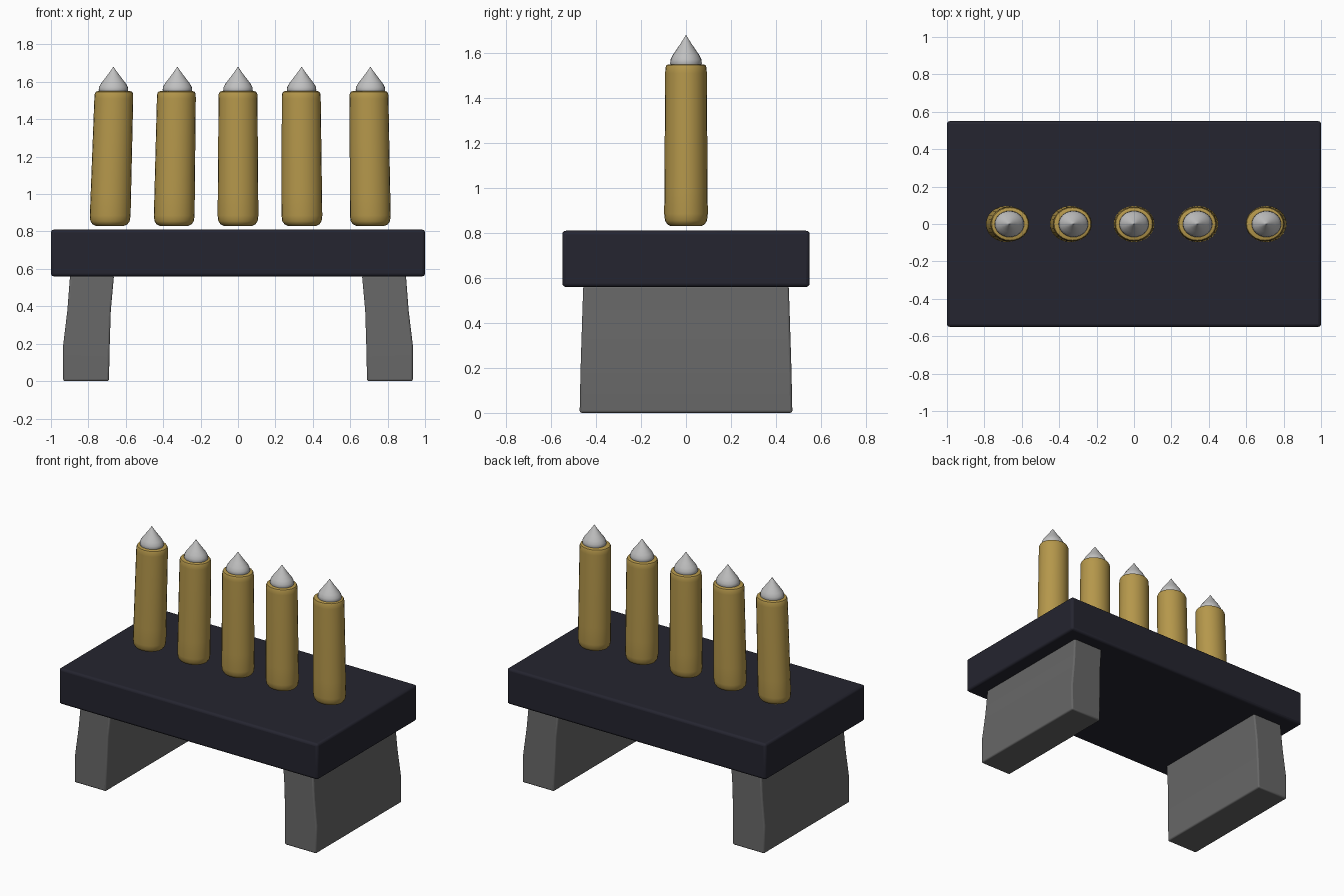
import bpy, bmesh, math

cube = bpy.data.objects.get("Cube")
if cube:
    bpy.data.objects.remove(cube, do_unlink=True)


def material(name, rgb, rough=0.6):
    m = bpy.data.materials.new(name)
    m.use_nodes = True
    m.diffuse_color = (*rgb, 1)
    bsdf = m.node_tree.nodes["Principled BSDF"]
    bsdf.inputs["Base Color"].default_value = (*rgb, 1)
    bsdf.inputs["Roughness"].default_value = rough
    return m


NAVY = material("dark navy", (0.018, 0.018, 0.029))
GREY = material("stone grey", (0.135, 0.135, 0.135))
GOLD = material("old gold", (0.46, 0.31, 0.07))
SILVER = material("pale silver", (0.53, 0.53, 0.53))


def finish(name, bm, mat, bevel=0):
    bmesh.ops.recalc_face_normals(bm, faces=bm.faces)
    mesh = bpy.data.meshes.new(name)
    bm.to_mesh(mesh)
    bm.free()
    mesh.materials.append(mat)
    obj = bpy.data.objects.new(name, mesh)
    bpy.context.collection.objects.link(obj)
    if bevel:
        mod = obj.modifiers.new("Soft edges", "BEVEL")
        mod.width = bevel
        mod.segments = 3
    bpy.ops.object.select_all(action="DESELECT")
    obj.select_set(True)
    bpy.context.view_layer.objects.active = obj
    bpy.ops.object.shade_smooth_by_angle(angle=math.radians(35))
    return obj


def loft(name, rings, mat, bevel=0):
    """Skin a stack of equal-length point rings and cap both ends."""
    bm = bmesh.new()
    rows = [[bm.verts.new(p) for p in ring] for ring in rings]
    n = len(rows[0])
    for low, high in zip(rows, rows[1:]):
        for i in range(n):
            j = (i + 1) % n
            bm.faces.new((low[i], low[j], high[j], high[i]))
    bm.faces.new(rows[0][::-1])
    bm.faces.new(rows[-1])
    return finish(name, bm, mat, bevel)


def rect(x0, x1, y, z):
    return [(x0, -y, z), (x1, -y, z), (x1, y, z), (x0, y, z)]


def turned(name, profile, centre, ry_ratio, mat, sides=24):
    """Oval turned shape; centre(z) gives the leaning axis."""
    angles = [math.tau * i / sides for i in range(sides)]
    rings = [[(centre(z) + r * math.cos(a), r * ry_ratio * math.sin(a), z)
              for a in angles] for r, z in profile]
    return loft(name, rings, mat)


# Tabletop slab
loft("top_slab", [rect(-1, 1, 0.55, 0.56), rect(-1, 1, 0.55, 0.81)], NAVY, 0.016)

# Bowed legs, mirrored left and right: inner x, outer x, half depth, height
LEG = [(0.69, 0.935, 0.473, 0.0), (0.686, 0.935, 0.469, 0.19),
       (0.68, 0.912, 0.463, 0.38), (0.663, 0.898, 0.457, 0.565)]
for side, s in (("left", 1), ("right", -1)):
    loft(side + "_leg", [rect(s * a, s * b, y, z) for a, b, y, z in LEG], GREY, 0.01)

# Candles, each leaning slightly: base x, top x, flame x
BASE, TOP = 0.83, 1.55
BODY = [(0.075, BASE), (0.093, 0.838), (0.105, 0.855), (0.109, 0.885),
        (0.108, 1.0), (0.104, 1.51), (0.103, 1.535), (0.098, 1.546), (0.088, TOP)]
FLAME = [(0.07, 1.535), (0.079, 1.555), (0.077, 1.572), (0.066, 1.592),
         (0.048, 1.615), (0.029, 1.64), (0.013, 1.662), (0.001, 1.68)]
CANDLES = [(-0.685, -0.663, -0.666), (-0.342, -0.329, -0.324), (0, 0, 0),
           (0.342, 0.338, 0.34), (0.708, 0.70, 0.708)]
for i, (bottom, top, tip) in enumerate(CANDLES, 1):
    lean = lambda z: bottom + (top - bottom) * (z - BASE) / (TOP - BASE)
    turned(f"candle_{i}", BODY, lean, 0.89, GOLD)
    turned(f"flame_{i}", FLAME, lambda z: tip, 0.89, SILVER)
